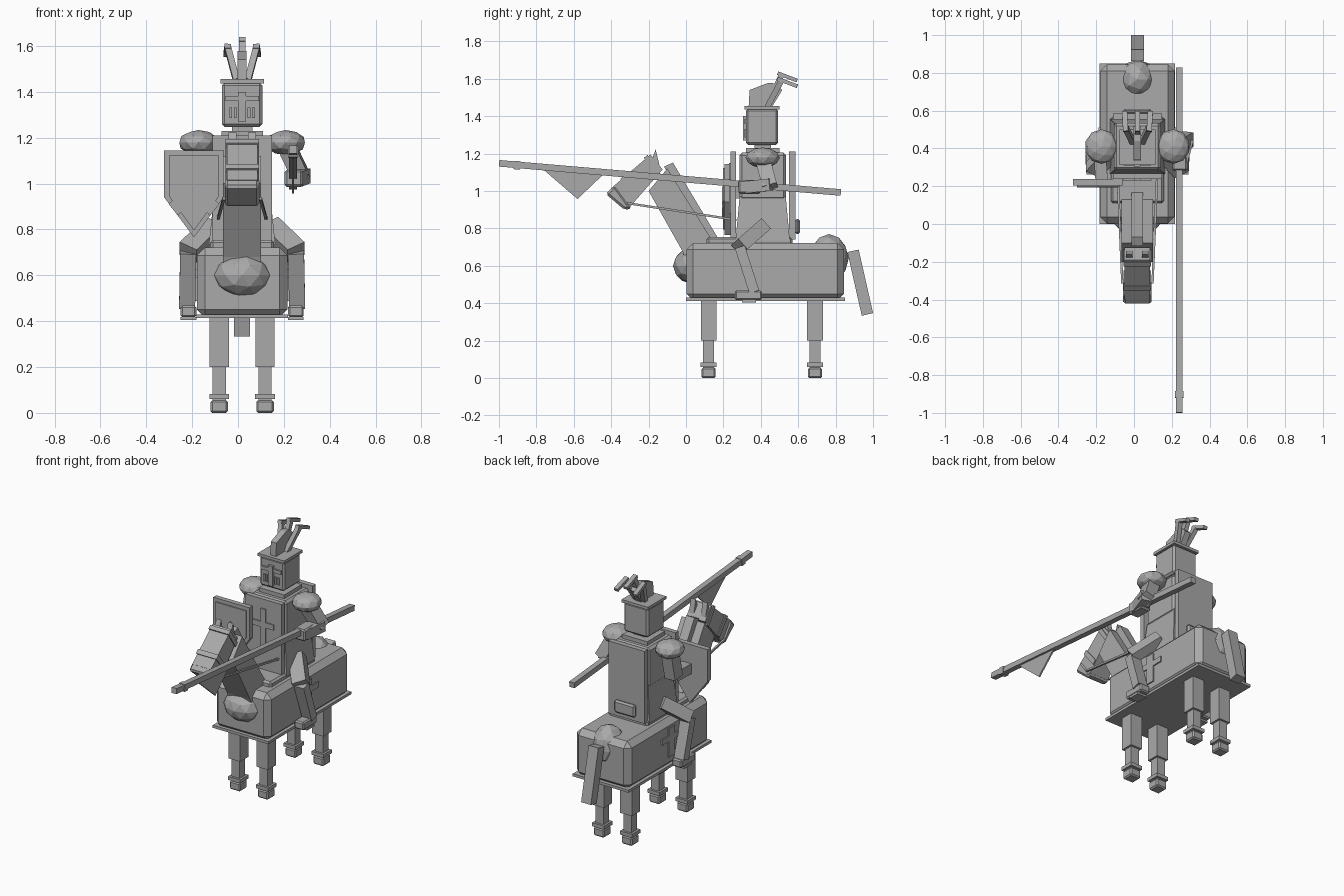
import bpy, bmesh, math
from mathutils import Vector, Matrix

if "Cube" in bpy.data.objects:
    bpy.data.objects.remove(bpy.data.objects["Cube"])

CX = 0.018      # symmetry plane of horse and rider
RY = 0.41       # rider position along the horse

mat = bpy.data.materials.new("plain_grey")
mat.diffuse_color = (0.4, 0.4, 0.4, 1)
mat.use_nodes = True
mat.node_tree.nodes["Principled BSDF"].inputs["Base Color"].default_value = mat.diffuse_color


def finish(name, bm, bevel=0):
    bmesh.ops.recalc_face_normals(bm, faces=bm.faces)
    me = bpy.data.meshes.new(name)
    bm.to_mesh(me)
    bm.free()
    me.materials.append(mat)
    ob = bpy.data.objects.new(name, me)
    bpy.context.collection.objects.link(ob)
    if bevel:
        m = ob.modifiers.new("chamfer", 'BEVEL')
        m.width, m.segments = bevel, 1
    return ob


def box(name, x, y, z, bevel=0, taper=(1, 1)):
    """Box from (min, max) ranges, x relative to the symmetry plane; taper scales the top."""
    bm = bmesh.new()
    bmesh.ops.create_cube(bm, size=1)
    for v in bm.verts:
        if v.co.z > 0:
            v.co.x *= taper[0]
            v.co.y *= taper[1]
        v.co = [(r[0] + r[1]) / 2 + c * (r[1] - r[0]) for r, c in zip((x, y, z), v.co)]
        v.co.x += CX
    return finish(name, bm, bevel)


def beam(name, p, q, w, d, bevel=0):
    """Square bar between two points; w is across x, d is the other thickness."""
    p, q = Vector(p), Vector(q)
    axis = (q - p).normalized()
    side = Vector((1, 0, 0))
    side = (side - axis * side.dot(axis)).normalized()
    up = axis.cross(side)
    bm = bmesh.new()
    bmesh.ops.create_cube(bm, size=1)
    for v in bm.verts:
        v.co = (p + q) / 2 + side * v.co.x * w + up * v.co.y * d + (q - p) * v.co.z + Vector((CX, 0, 0))
    return finish(name, bm, bevel)


def prism(name, pts, lo, hi, plane='yz', bevel=0):
    """Extruded outline: 'yz' runs across x, 'xz' runs along y."""
    bm = bmesh.new()
    rings = []
    for t in (lo, hi):
        rings.append([bm.verts.new((CX + t, a, b) if plane == 'yz' else (CX + a, t, b)) for a, b in pts])
    bm.faces.new(rings[0])
    bm.faces.new(rings[1])
    n = len(pts)
    for i in range(n):
        j = (i + 1) % n
        bm.faces.new((rings[0][i], rings[0][j], rings[1][j], rings[1][i]))
    return finish(name, bm, bevel)


def ball(name, c, r):
    bm = bmesh.new()
    bmesh.ops.create_icosphere(bm, subdivisions=2, radius=1,
                               matrix=Matrix.Translation((c[0] + CX, c[1], c[2])) @ Matrix.Diagonal((*r, 1)))
    return finish(name, bm)


# Horse body: chamfered covering, square hem, chest and rump
box("horse_covering", (-.197, .197), (.003, .845), (.415, .722), .035)
box("covering_hem", (-.2, .2), (0, .85), (.413, .43))
ball("horse_chest", (0, .03, .6), (.127, .1, .095))
ball("horse_rump", (0, .765, .64), (.105, .105, .13))
box("saddle_blanket", (-.14, .14), (.11, .57), (.69, .754), .012)
beam("horse_tail", (0, .893, .68), (0, .97, .34), .07, .062)

# Legs with cuffs and hooves
for sx, side in ((-1, "left"), (1, "right")):
    for y, end in ((.121, "front"), (.69, "back")):
        x = sx * .1
        for part, h, z, b in (("upper_leg", .042, (.2, .43), 0), ("lower_leg", .029, (.04, .21), 0),
                              ("fetlock_cuff", .043, (.06, .083), 0), ("hoof", .038, (0, .055), .008)):
            box(f"{end}_{side}_{part}", (x - h, x + h), (y - h, y + h), z, b)

# Neck, mane, head, muzzle, ears and bridle
prism("horse_neck", [(-.2, 1.0), (-.1, 1.12), (.15, .72), (.01, .6), (-.02, .68)], -.083, .083)
prism("horse_mane", [(-.117, 1.13), (-.07, 1.152), (.17, .75), (.1, .74)], -.03, .03)
prism("horse_head", [(-.19, 1.195), (-.125, 1.115), (-.3, .915), (-.4, 1.015)], -.067, .067)
prism("horse_muzzle", [(-.43, .985), (-.38, 1.03), (-.29, .905), (-.33, .9)], -.075, .075, bevel=.012)
prism("bridle_noseband", [(-.352, 1.065), (-.33, 1.085), (-.245, .98), (-.267, .96)], -.073, .073)
prism("bridle_browband", [(-.225, 1.177), (-.205, 1.193), (-.135, 1.09), (-.155, 1.07)], -.073, .073)
for s, side in ((-1, "left"), (1, "right")):
    ear = [(-.185, 1.16), (-.162, 1.222), (-.14, 1.13)]
    prism(f"{side}_ear", ear, s * .025, s * .06)
    beam(f"{side}_eye", (s * .065, -.235, 1.11), (s * .074, -.235, 1.11), .02, .02)
    beam(f"{side}_rein", (s * .08, -.315, .935), (s * .105, .27, .845), .012, .012)

# Crosses on both sides of the covering
for s, side in ((-1, "left"), (1, "right")):
    x = sorted((s * .195, s * .205))
    box(f"{side}_cross_upright", x, (.38, .44), (.487, .674))
    box(f"{side}_cross_bar", x, (.31, .51), (.59, .625))

# Rider torso, front and back cloth panels, chest cross
box("rider_skirt", (-.145, .145), (.265, .555), (.735, .97), 0, (.83, .85))
box("rider_chest", (-.125, .125), (.285, .535), (.95, 1.205), .015)
box("collar", (-.09, .09), (.32, .5), (1.195, 1.23))
box("rider_neck", (-.045, .045), (.365, .455), (1.22, 1.26))
box("front_tabard", (-.13, .13), (.237, .268), (.74, 1.21))
box("back_cape", (-.13, .13), (.552, .585), (.74, 1.21))
box("cape_pouch", (-.075, .075), (.583, .61), (.77, .85), .01)
box("tabard_cross_upright", (-.018, .018), (.229, .238), (.88, 1.15))
box("tabard_cross_bar", (-.075, .075), (.229, .238), (1.03, 1.065))

# Rider legs, boots and stirrups, plus shoulder armour
for s, side in ((-1, "left"), (1, "right")):
    beam(f"{side}_thigh", (s * .12, .41, .81), (s * .235, .285, .7), .09, .075)
    beam(f"{side}_shin", (s * .235, .288, .7), (s * .24, .365, .46), .07, .055)
    x = sorted((s * .2, s * .268))
    box(f"{side}_boot", x, (.262, .405), (.417, .468), .008)
    box(f"{side}_stirrup", x, (.3, .375), (.405, .419))
    ball(f"{side}_shoulder_guard", (s * .19, .41, 1.178), (.088, .092, .055))

# Helmet with face cross, breathing slots and flat brim
box("helmet", (-.088, .088), (.32, .492), (1.247, 1.44), .012)
box("helmet_brim", (-.095, .095), (.312, .5), (1.437, 1.455))
box("visor_cross_bar", (-.073, .073), (.309, .322), (1.36, 1.382))
box("visor_cross_upright", (-.017, .017), (.305, .322), (1.27, 1.4))
for i, x in enumerate((-.05, -.03, .03, .05)):
    box(f"visor_slot_{i}", (x - .006, x + .006), (.313, .322), (1.285, 1.332))

# Plume: thick central crest and three bent feathers
prism("crest", [(.335, 1.45), (.34, 1.54), (.44, 1.578), (.48, 1.575), (.515, 1.54), (.46, 1.45)], -.02, .02)
for x0, x1, top, name in ((-.025, -.062, 1.605, "left"), (0, 0, 1.635, "middle"), (.025, .062, 1.605, "right")):
    beam(f"{name}_feather_stem", (x0, .435, 1.45), (x1, .51, top - .015), .028, .03)
    beam(f"{name}_feather_tip", (x1, .49, top - .005), (x1 * 1.1, .595, top - .045), .028, .02)

# Lance arm
beam("lance_upper_arm", (.19, .41, 1.17), (.262, .45, 1.02), .075, .08)
beam("lance_forearm", (.262, .455, 1.035), (.225, .32, 1.02), .075, .065)
box("lance_gauntlet", (.185, .265), (.28, .4), (.985, 1.06), .01)

# Shield arm
beam("shield_upper_arm", (-.19, .41, 1.16), (-.2, .385, .99), .075, .08)
beam("shield_forearm", (-.2, .395, 1.0), (-.19, .235, .99), .065, .065)

# Lance with pennant and tip collar
beam("lance", (.222, -.999, 1.148), (.222, .828, .992), .036, .035)
beam("lance_collar", (.222, -.92, 1.139), (.222, -.885, 1.136), .044, .045)
prism("pennant", [(-.775, 1.125), (-.435, 1.095), (-.58, .957)], .217, .227)

# Shield with raised rim field and chevron
SX = -.21
shield = [(-.13, 1.145), (.13, 1.145), (.13, .94), (0, .765), (-.13, .94)]
field = [(SX + a * .84, .98 + (b - .98) * .86) for a, b in shield]
chevron = [(-.11, .91), (0, 1.025), (.11, .91), (.07, .86), (0, .935), (-.07, .86)]
prism("shield", [(SX + a, b) for a, b in shield], .205, .237, 'xz')
prism("shield_field", field, .198, .206, 'xz')
prism("shield_chevron", [(SX + a, b) for a, b in chevron], .193, .2, 'xz')
